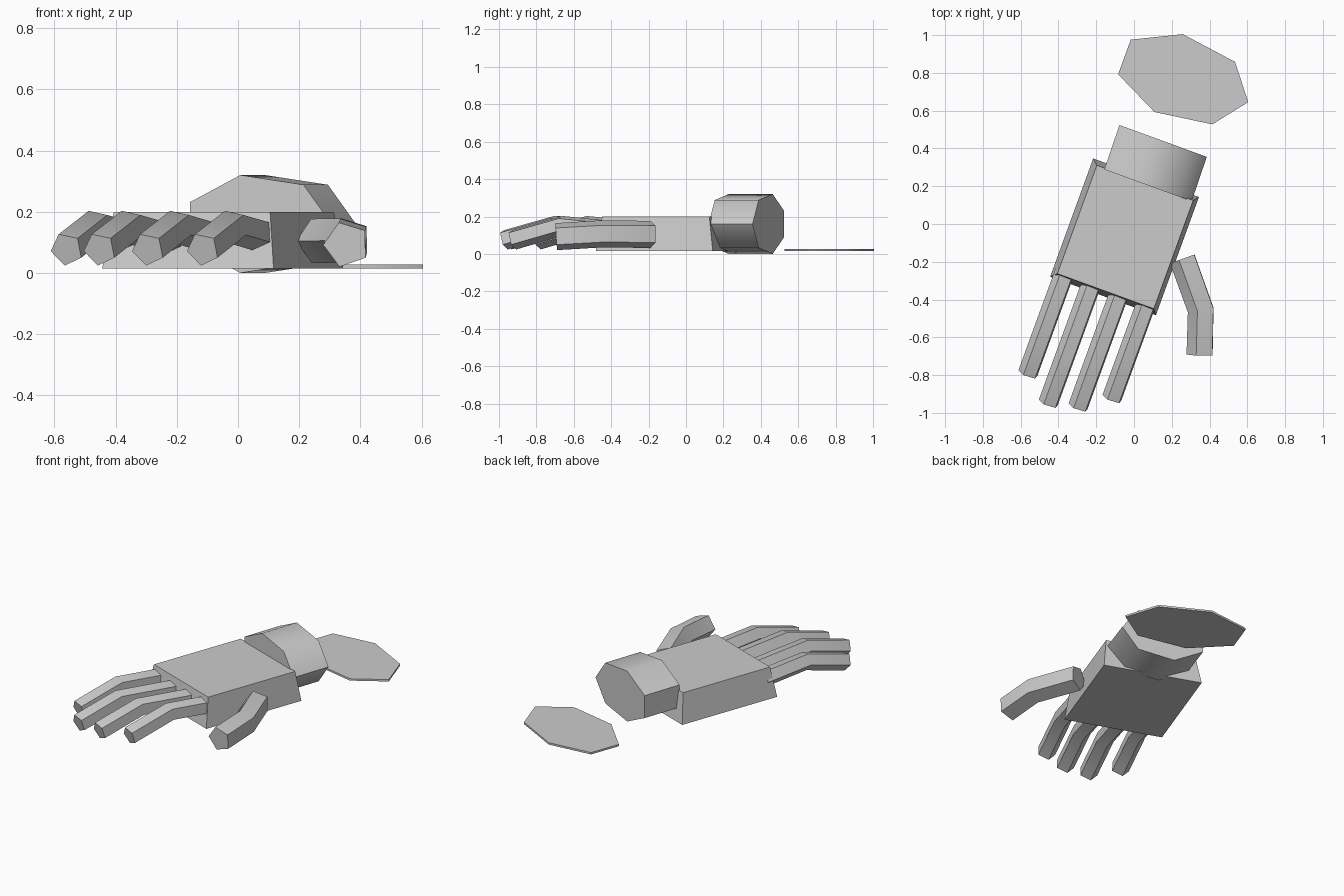
import bpy
import bmesh
import math
from mathutils import Matrix, Vector

cube = bpy.data.objects.get("Cube")
if cube:
    bpy.data.objects.remove(cube, do_unlink=True)

grey = bpy.data.materials.new("plain grey")
grey.use_nodes = True
grey.diffuse_color = (0.6, 0.6, 0.6, 1)
grey.node_tree.nodes["Principled BSDF"].inputs["Base Color"].default_value = (0.6, 0.6, 0.6, 1)

# The whole hand is turned on the ground plane: ACROSS is its width, ALONG points to the wrist
TURN = Matrix.Rotation(math.radians(-20), 3, "Z")
ACROSS, ALONG, UP = TURN.col[0], TURN.col[1], Vector((0, 0, 1))


def ring(centre, side, rise, sides, phase=0):
    """Polygon around a centre, spanned by two scaled axes."""
    angles = [phase + math.tau * i / sides for i in range(sides)]
    return [Vector(centre) + side * math.cos(a) + rise * math.sin(a) for a in angles]


def loft(name, rings):
    """Closed solid through a row of matching rings."""
    bm = bmesh.new()
    rows = [[bm.verts.new(p) for p in r] for r in rings]
    n = len(rows[0])
    for a, b in zip(rows, rows[1:]):
        for i in range(n):
            j = (i + 1) % n
            bm.faces.new((a[i], a[j], b[j], b[i]))
    bm.faces.new(rows[0][::-1])
    bm.faces.new(rows[-1])
    bmesh.ops.recalc_face_normals(bm, faces=bm.faces)
    mesh = bpy.data.meshes.new(name)
    bm.to_mesh(mesh)
    bm.free()
    mesh.materials.append(grey)
    obj = bpy.data.objects.new(name, mesh)
    bpy.context.collection.objects.link(obj)
    bpy.ops.object.select_all(action="DESELECT")
    obj.select_set(True)
    bpy.context.view_layer.objects.active = obj
    bpy.ops.object.shade_smooth_by_angle(angle=math.radians(45))
    return obj


def digit(name, path, radius, phase):
    """Five-sided bent tube with a mitred knuckle; the path runs tip to base."""
    path = [Vector(p) for p in path]
    steps = [(b - a).normalized() for a, b in zip(path, path[1:])]
    rings = []
    for i, p in enumerate(path):
        d = (steps[max(i - 1, 0)] + steps[min(i, len(steps) - 1)]).normalized()
        side = d.cross(UP).normalized()
        rings.append(ring(p, side * radius, side.cross(d) * radius, 5, math.radians(phase)))
    loft(name, rings)


def rectangle(centre, width, length):
    c, u, v = Vector(centre), ACROSS * width / 2, ALONG * length / 2
    return [c - u - v, c + u - v, c + u + v, c - u + v]


# Palm: block narrowing slightly towards the top
loft("palm", [rectangle((-0.05, -0.068, 0.015), 0.596, 0.666),
              rectangle((-0.046, -0.069, 0.2), 0.543, 0.61)])

# Wrist: flattened seven-sided stub
loft("wrist", [ring(c, ACROSS * 0.259, UP * 0.164, 7)
               for c in ((0.062, 0.209, 0.16), (0.142, 0.444, 0.16))])

# Loose flat disc behind the wrist
loft("flat_disc", [ring((0.26, 0.771, z), ACROSS * 0.367, ALONG * 0.225, 7)
                   for z in (0.015, 0.027)])

# Fingers: tip position and length of the base segment
fingers = {"little_finger": (-0.56, -0.795, 0.3), "ring_finger": (-0.452, -0.95, 0.45),
           "middle_finger": (-0.294, -0.97, 0.45), "index_finger": (-0.115, -0.925, 0.36)}
for name, (x, y, base) in fingers.items():
    tip = Vector((x, y, 0.077))
    knuckle = tip + ALONG * 0.278 + UP * 0.075
    digit(name, (tip, knuckle, knuckle + ALONG * base - UP * base * 0.1), 0.056, 42)

# Thumb, separate from the palm's side
digit("thumb", ((0.354, -0.693, 0.093), (0.36, -0.455, 0.107), (0.262, -0.183, 0.105)), 0.076, 37)
